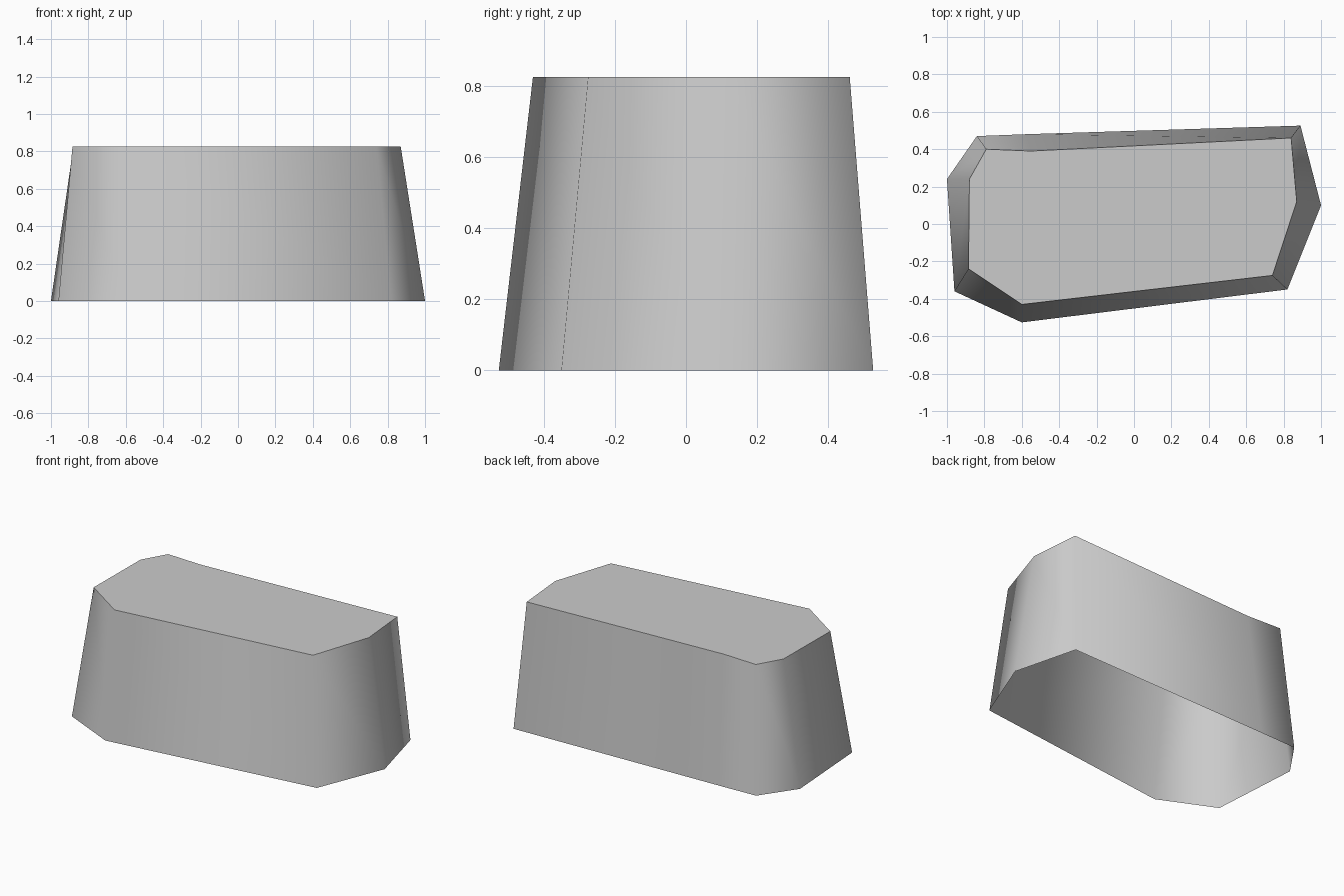
import bpy
import bmesh

cube = bpy.data.objects.get("Cube")
if cube:
    bpy.data.objects.remove(cube, do_unlink=True)

# Matching outlines of the open base and the narrower flat top
HEIGHT = 0.825
base = [(-1, 0.24), (-0.84, 0.47), (-0.58, 0.48), (0.89, 0.526),
        (1, 0.10), (0.82, -0.35), (-0.6, -0.526), (-0.96, -0.36)]
top = [(-0.88, 0.24), (-0.79, 0.40), (-0.55, 0.39), (0.84, 0.46),
       (0.87, 0.12), (0.74, -0.275), (-0.6, -0.43), (-0.885, -0.24)]

grey = bpy.data.materials.new("stone_grey")
grey.use_nodes = True
colour = (0.6, 0.6, 0.6, 1)
grey.diffuse_color = colour
grey.node_tree.nodes["Principled BSDF"].inputs["Base Color"].default_value = colour

bm = bmesh.new()
low = [bm.verts.new((x, y, 0)) for x, y in base]
high = [bm.verts.new((x, y, HEIGHT)) for x, y in top]

# Tapered walls, shaded smoothly around the block
count = len(low)
for i in range(count):
    j = (i + 1) % count
    wall = bm.faces.new((low[i], high[i], high[j], low[j]))
    wall.smooth = True

# Flat lid with a sharp rim
lid = bm.faces.new(high[::-1])
lid.normal_update()
for edge in lid.edges:
    edge.smooth = False

mesh = bpy.data.meshes.new("stone_block")
bm.to_mesh(mesh)
bm.free()
mesh.materials.append(grey)
block = bpy.data.objects.new("stone_block", mesh)
bpy.context.collection.objects.link(block)
